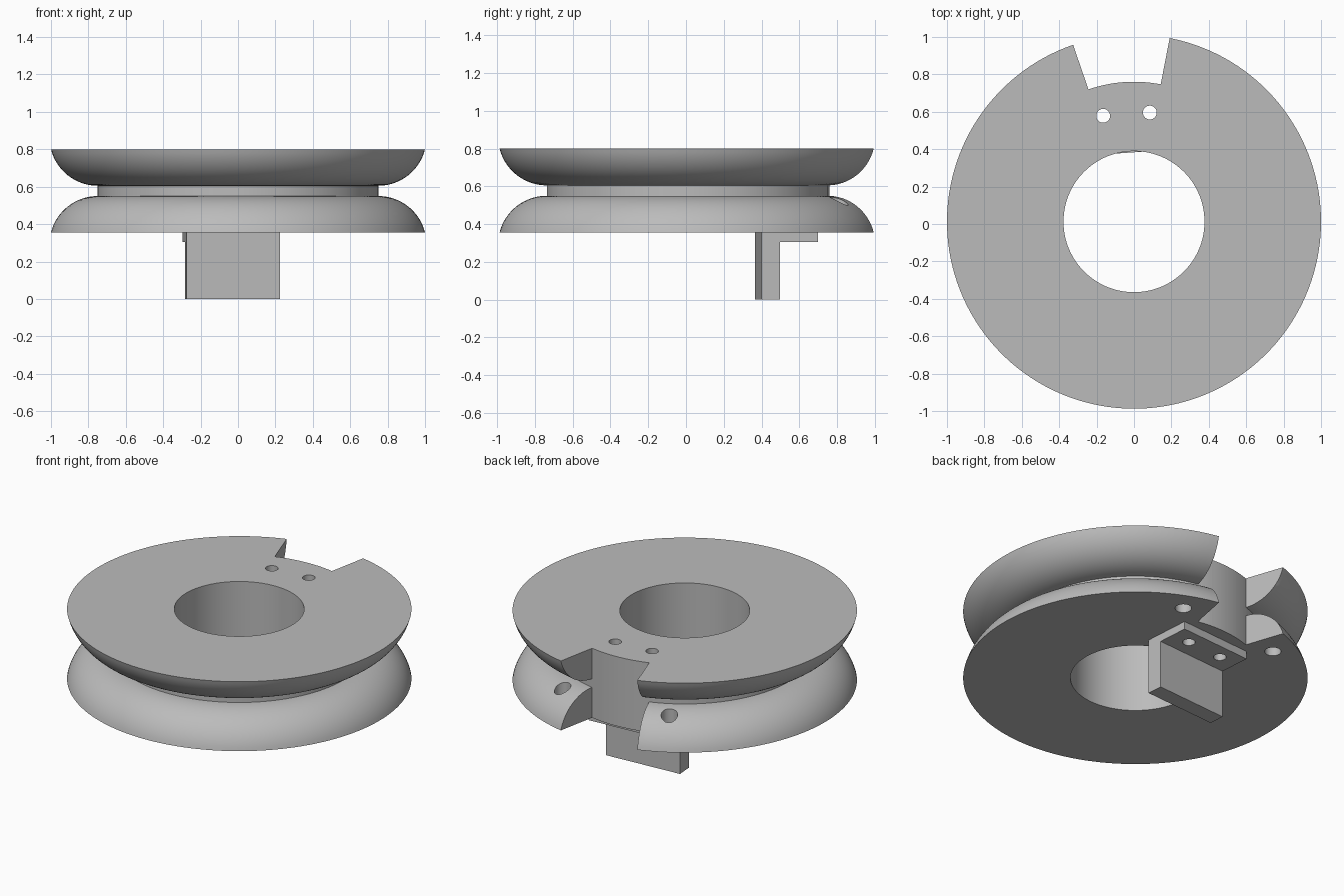
import bpy, bmesh, math
from mathutils import Matrix, Vector

cube = bpy.data.objects.get("Cube")
if cube:
    bpy.data.objects.remove(cube, do_unlink=True)

BOTTOM, TOP = 0.355, 0.80
MID = (BOTTOM + TOP) / 2
HUB_R, BORE_R, RIM_R = 0.75, 0.377, 1.0
GAP = 0.0275            # half height of the groove floor
# All parts share one axis, turned slightly about z
FRAME = Matrix.Translation((0, 0.0125, 0)) @ Matrix.Rotation(math.radians(4), 4, 'Z')

grey = bpy.data.materials.new("grey")
grey.use_nodes = True
colour = (0.5, 0.5, 0.5, 1)
grey.diffuse_color = colour
grey.node_tree.nodes["Principled BSDF"].inputs["Base Color"].default_value = colour


def make_object(name, bm):
    bmesh.ops.recalc_face_normals(bm, faces=bm.faces)
    bm.transform(FRAME)
    mesh = bpy.data.meshes.new(name)
    bm.to_mesh(mesh)
    bm.free()
    mesh.materials.append(grey)
    obj = bpy.data.objects.new(name, mesh)
    bpy.context.collection.objects.link(obj)
    return obj


def revolve(name, profile, start=0, sweep=360, steps=144):
    """Spin a closed (radius, z) profile around the axis; cap partial sweeps."""
    bm = bmesh.new()
    turn = Matrix.Rotation(math.radians(start), 3, 'Z')
    face = bm.faces.new([bm.verts.new(turn @ Vector((r, 0, z))) for r, z in profile])
    full = sweep == 360
    geom = list(face.edges) + list(face.verts) + ([] if full else [face])
    if full:
        bm.faces.remove(face)
        geom = list(bm.edges) + list(bm.verts)
    else:
        bmesh.ops.duplicate(bm, geom=geom)
    bmesh.ops.spin(bm, geom=geom, axis=(0, 0, 1), cent=(0, 0, 0),
                   angle=math.radians(sweep), steps=steps)
    bmesh.ops.remove_doubles(bm, verts=bm.verts, dist=0.0001)
    return make_object(name, bm)


def pin(name, x, y, radius, low, high):
    bm = bmesh.new()
    bmesh.ops.create_cone(bm, cap_ends=True, segments=32, radius1=radius, radius2=radius,
                          depth=high - low,
                          matrix=Matrix.Translation((x, y, (low + high) / 2)))
    return make_object(name, bm)


def cut(target, cutters):
    bpy.context.view_layer.objects.active = target
    for cutter in cutters:
        cutter.hide_render = True
        mod = target.modifiers.new("cut", 'BOOLEAN')
        mod.operation, mod.solver, mod.object = 'DIFFERENCE', 'EXACT', cutter
        bpy.ops.object.modifier_apply(modifier=mod.name)


# Pulley body: two rounded flanges either side of a narrow groove floor
radius = 0.258
sweep = math.asin((RIM_R - HUB_R) / radius)
arc = [(HUB_R + radius * math.sin(sweep * i / 16),
        GAP + radius * (1 - math.cos(sweep * i / 16))) for i in range(17)]
upper = [(r, MID + h) for r, h in arc[:-1]] + [(RIM_R, TOP)]
lower = [(r, 2 * MID - z) for r, z in reversed(upper)]
body = revolve("pulley_body", [(BORE_R, BOTTOM)] + lower + upper + [(BORE_R, TOP)])

# Bracket: L-shaped section under the body
bm = bmesh.new()
section = [(0.37, 0), (0.47, 0), (0.47, 0.305), (0.67, 0.305), (0.67, BOTTOM), (0.37, BOTTOM)]
face = bm.faces.new([bm.verts.new((-0.25, y, z)) for y, z in section])
side = bmesh.ops.extrude_face_region(bm, geom=[face])["geom"]
bmesh.ops.translate(bm, vec=(0.5, 0, 0),
                    verts=[v for v in side if isinstance(v, bmesh.types.BMVert)])
bracket = make_object("bracket", bm)

# Notch through both flanges, bolt holes and lower flange holes
notch = revolve("notch_cutter", [(0.748, 0.2), (1.2, 0.2), (1.2, 1), (0.748, 1)], 75, 30, 16)
bolts = [pin("bolt_cutter", s * 0.125, 0.576, 0.037, 0.2, 1) for s in (-1, 1)]
spread = math.radians(25)
flange_holes = [pin("flange_hole_cutter", s * 0.855 * math.sin(spread),
                    0.855 * math.cos(spread), 0.048, 0.3, 0.6) for s in (-1, 1)]
cut(body, [notch] + bolts + flange_holes)
cut(bracket, bolts)
for cutter in [notch] + bolts + flange_holes:
    bpy.data.objects.remove(cutter, do_unlink=True)

# Smooth curved surfaces, keep hard edges crisp
bpy.ops.object.select_all(action='DESELECT')
for obj in (body, bracket):
    obj.select_set(True)
bpy.context.view_layer.objects.active = body
bpy.ops.object.shade_smooth_by_angle(angle=math.radians(30))
